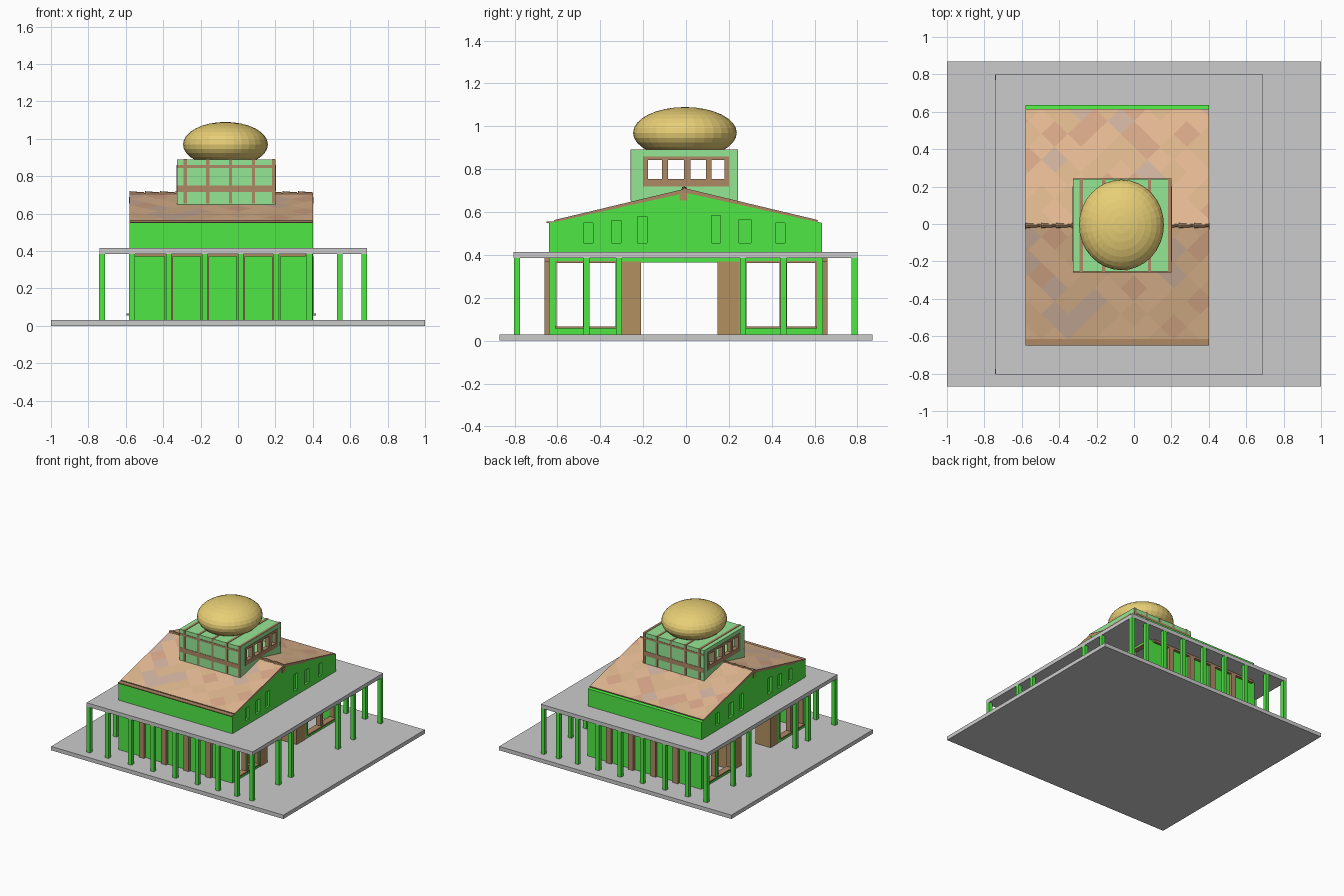
import bpy, bmesh, math, random
from mathutils import Vector, Matrix

if "Cube" in bpy.data.objects:
    bpy.data.objects.remove(bpy.data.objects["Cube"])
random.seed(4)


def mat(name, r, g, b):
    m = bpy.data.materials.new(name)
    m.diffuse_color = (r, g, b, 1)
    m.use_nodes = True
    m.node_tree.nodes["Principled BSDF"].inputs["Base Color"].default_value = m.diffuse_color
    return m


GREEN = mat("green", 0.08, 0.8, 0.06)
PALE = mat("pale_green", 0.3, 0.8, 0.3)
BROWN = mat("brown", 0.42, 0.25, 0.13)
WOOD = mat("wood", 0.45, 0.28, 0.12)
GOLD = mat("gold", 0.8, 0.62, 0.18)
TILES = [mat("tile_orange", 0.8, 0.5, 0.3), mat("tile_tan", 0.74, 0.48, 0.27),
         mat("tile_red", 0.7, 0.4, 0.25), mat("tile_grey", 0.64, 0.45, 0.35)]


def finish(name, bm, mats):
    me = bpy.data.meshes.new(name)
    bm.to_mesh(me)
    bm.free()
    for m in mats:
        me.materials.append(m)
    ob = bpy.data.objects.new(name, me)
    bpy.context.collection.objects.link(ob)
    return ob


def boxes(name, m, *bounds):
    """One object from boxes given as (x0, x1, y0, y1, z0, z1)."""
    bm = bmesh.new()
    for x0, x1, y0, y1, z0, z1 in bounds:
        mx = Matrix.Translation(((x0+x1)/2, (y0+y1)/2, (z0+z1)/2)) @ \
            Matrix.Diagonal((x1-x0, y1-y0, z1-z0, 1))
        bmesh.ops.create_cube(bm, size=1, matrix=mx)
    return finish(name, bm, [m] if m else [])


# floor and porch roof slabs
boxes("base_slab", None, (-1, 1, -.87, .87, 0, .03))
boxes("porch_roof", None, (-.74, .69, -.805, .80, .385, .415))

# porch columns: front and back rows, then the sides
cols = []
for x in (-.727, -.567, -.37, -.178, .015, .205, .382, .545, .676):
    for y in (-.789, .785):
        cols.append((x-.015, x+.015, y-.014, y+.014, .03, .385))
for y in (-.465, -.312, .265, .455):
    for x in (-.725, .675):
        cols.append((x-.015, x+.015, y-.014, y+.014, .03, .385))
boxes("porch_columns", GREEN, *cols)

# ground floor long walls with brown pilasters and header
X0, X1 = -.58, .40
boxes("long_walls", GREEN, (X0, X1, -.64, -.61, .03, .385), (X0, X1, .61, .64, .03, .385))
trim = []
for s in (-1, 1):
    a, b = sorted((s*.635, s*.66))
    for x in (-.37, -.178, .015, .205):
        trim.append((x-.022, x+.022, a, b, .03, .37))
    trim.append((-.55, .36, a, b, .37, .385))
boxes("wall_trim", BROWN, *trim)

# ground floor end walls, with two window pairs and an open doorway
WINDOWS = [(-.615, -.474), (-.456, -.324), (.277, .443), (.464, .61)]
ends, frames, jambs = [], [], []
for xa, xb, out in ((X0, X0+.03, -1), (X1-.03, X1, 1)):
    for y0, y1 in ((-.61, -.615+.001), (-.474, -.456), (-.324, -.30),
                   (.25, .277), (.443, .464), (.609, .61)):
        y0, y1 = min(y0, y1), max(y0, y1)
        ends.append((xa, xb, y0, y1, .03, .365))
    ends.append((xa, xb, -.61, .61, .365, .385))
    fa, fb = xa-.004, xb+.004
    for y0, y1 in WINDOWS:
        y0, y1 = max(y0, -.61), min(y1, .61)
        ends.append((xa, xb, y0, y1, .03, .058))
        sa, sb = (fa-.012, fb) if out < 0 else (fa, fb+.012)
        frames += [(sa, sb, y0, y1, .056, .066), (fa, fb, y0, y1, .362, .371),
                   (fa, fb, y0, y0+.006, .06, .366), (fa, fb, y1-.006, y1, .06, .366)]
    # brown blocks either side of the doorway
    ja, jb = (xa-.002, xa+.13) if out < 0 else (xb-.13, xb+.002)
    jambs += [(ja, jb, -.30, -.21, .03, .37), (ja, jb, .148, .25, .03, .37)]
boxes("end_walls", GREEN, *ends)
boxes("window_frames", BROWN, *frames)
boxes("doorway_jambs", WOOD, *jambs)

# upper storey: extruded gable profile
profile = [(-.64, .41), (.635, .41), (.635, .55), (.60, .556), (0, .69), (-.60, .556), (-.64, .55)]
bm = bmesh.new()
f = bm.faces.new([bm.verts.new((X0, y, z)) for y, z in profile])
r = bmesh.ops.extrude_face_region(bm, geom=[f])
bmesh.ops.translate(bm, vec=(X1-X0, 0, 0), verts=[v for v in r["geom"] if isinstance(v, bmesh.types.BMVert)])
bmesh.ops.recalc_face_normals(bm, faces=bm.faces)
gable = finish("gable_storey", bm, [GREEN])

# shallow niches in both gables
cuts = []
for y, z0, z1 in ((-.455, .455, .55), (-.325, .455, .56), (-.205, .455, .58),
                  (.14, .455, .585), (.275, .455, .565), (.44, .455, .55)):
    h = .028 if y == .275 else .022
    for x in (X0, X1):
        cuts.append((x-.018, x+.018, y-h, y+h, z0, z1))
cutter = boxes("niche_cutter", GREEN, *cuts)
cutter.hide_render = True
cutter.hide_viewport = True
cutter.display_type = 'WIRE'
mod = gable.modifiers.new("niches", 'BOOLEAN')
mod.operation, mod.object, mod.solver = 'DIFFERENCE', cutter, 'EXACT'


# roof slopes tiled with a clipped diamond lattice
def slope(name, s):
    bm = bmesh.new()
    bmesh.ops.create_grid(bm, x_segments=20, y_segments=20, size=1,
                          matrix=Matrix.Rotation(math.pi/4, 4, 'Z'))
    length = math.hypot(.615, .147)
    for co, no in (((X0, 0, 0), (-1, 0, 0)), ((X1, 0, 0), (1, 0, 0)),
                   ((0, 0, 0), (0, -1, 0)), ((0, length, 0), (0, 1, 0))):
        bmesh.ops.bisect_plane(bm, geom=bm.verts[:]+bm.edges[:]+bm.faces[:],
                               plane_co=co, plane_no=no, clear_outer=True)
    for f in bm.faces:
        f.material_index = random.choice((0, 0, 1, 1, 2, 3))
    for v in bm.verts:
        t = v.co.y / length
        v.co = (v.co.x, s*.615*t, .71-.147*t)
    bmesh.ops.recalc_face_normals(bm, faces=bm.faces)
    if sum(f.normal.z for f in bm.faces) < 0:
        bmesh.ops.reverse_faces(bm, faces=bm.faces)
    ob = finish(name, bm, TILES + [BROWN])
    m = ob.modifiers.new("thickness", 'SOLIDIFY')
    m.thickness, m.offset = .02, -1
    m.material_offset = m.material_offset_rim = 4
    return ob


slope("roof_front", -1)
slope("roof_back", 1)
boxes("eaves", BROWN, (X0, X1, -.65, -.61, .549, .556), (X0, X1, .60, .612, .549, .562))

# ridge: beam end under the peak and tapered cap tiles
boxes("ridge_beam", WOOD, (X0-.004, X1+.004, -.03, .005, .655, .69))
bm = bmesh.new()
for i in range(12):
    mx = Matrix.Translation((X0+.04+i*.0818, -.008, .706)) @ Matrix.Rotation(math.pi/2, 4, 'Y')
    bmesh.ops.create_cone(bm, cap_ends=True, segments=8, radius1=.014, radius2=.008,
                          depth=.08, matrix=mx)
finish("ridge_caps", bm, [BROWN])

# cupola: base, long walls, corner pieces and roof
A, B, C, D = -.325, .20, -.255, .24
cup = [(A, B, C, D, .60, .725), (A, B, C, D, .855, .89),
       (A, B, C, C+.03, .725, .855), (A, B, D-.03, D, .725, .855)]
for x in (A, B-.03):
    cup += [(x, x+.03, C+.03, -.20, .725, .855), (x, x+.03, .20, D-.03, .725, .855)]
boxes("cupola", PALE, *cup)

# cupola brown bands: straps over the top, and rails front and back
e = .003
straps = []
for x in (-.283, -.162, -.04, .083, .19):
    straps += [(x-.009, x+.009, C-e, C+.02, .655, .89+e), (x-.009, x+.009, D-.02, D+e, .655, .89+e),
               (x-.009, x+.009, C-e, D+e, .87, .89+e)]
for y0, y1 in ((C-e, C+.02), (D-.02, D+e)):
    straps += [(A, B, y0, y1, .715, .75), (A, B, y0, y1, .845, .86)]
boxes("cupola_straps", BROWN, *straps)

# cupola side windows: rails and mullions
win = []
for x0, x1 in ((A-e, A+.03), (B-.03, B+e)):
    win += [(x0, x1, -.20, .20, .72, .754), (x0, x1, -.20, .20, .842, .86)]
    for y0, y1 in ((-.20, -.178), (-.112, -.085), (-.01, .02), (.093, .12), (.18, .20)):
        win.append((x0, x1, y0, y1, .754, .842))
boxes("cupola_windows", BROWN, *win)

# golden dome
bm = bmesh.new()
bmesh.ops.create_uvsphere(bm, u_segments=32, v_segments=16, radius=1,
                          matrix=Matrix.Translation((-.067, -.005, .97)) @ Matrix.Diagonal((.227, .242, .12, 1)))
finish("dome", bm, [GOLD])
